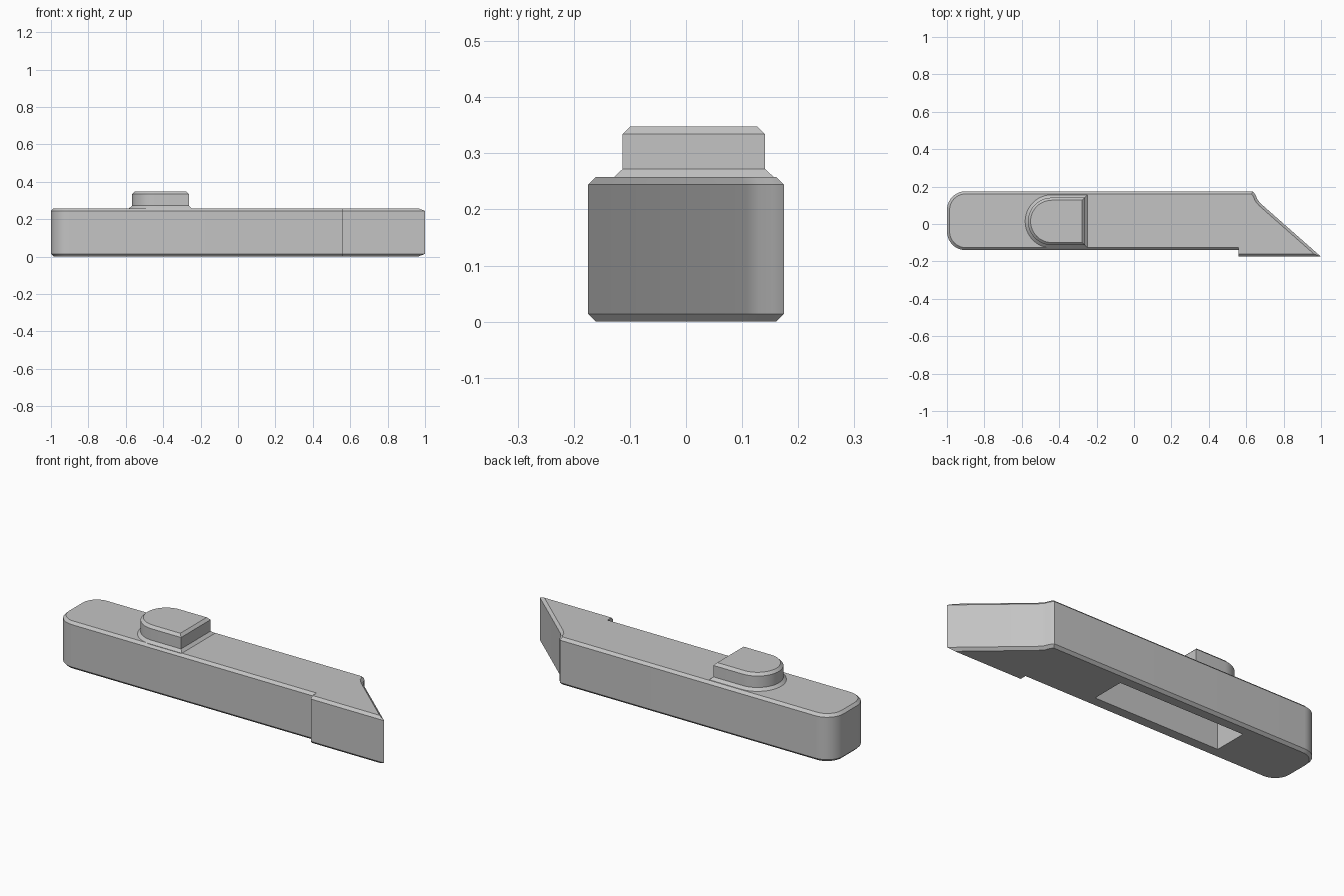
import bpy
import math
from mathutils import Vector

if "Cube" in bpy.data.objects:
    bpy.data.objects.remove(bpy.data.objects["Cube"])

grey = bpy.data.materials.new("plain grey")
grey.diffuse_color = (0.55, 0.55, 0.55, 1)
grey.use_nodes = True
grey.node_tree.nodes["Principled BSDF"].inputs["Base Color"].default_value = grey.diffuse_color


def arc(cx, cy, r, start, end, steps):
    return [(cx + r * math.cos(math.radians(start + (end - start) * i / steps)),
             cy + r * math.sin(math.radians(start + (end - start) * i / steps)))
            for i in range(steps + 1)]


def inset(points, d, fixed=()):
    """Mitred inset of a counter-clockwise outline; edges in 'fixed' do not move."""
    n = len(points)
    pts = [Vector(p) for p in points]
    normals, dist = [], []
    for i in range(n):
        e = (pts[(i + 1) % n] - pts[i]).normalized()
        normals.append(Vector((-e.y, e.x)))
        dist.append(0 if i in fixed else d)
    out = []
    for i in range(n):
        a, b = normals[i - 1], normals[i]
        da, db = dist[i - 1], dist[i]
        det = a.x * b.y - a.y * b.x
        out.append((pts[i].x + (da * b.y - db * a.y) / det,
                    pts[i].y + (a.x * db - b.x * da) / det))
    return out


def loft(name, outline, levels, fixed=()):
    """Stack inset copies of an outline at (z, inset) levels and cap the ends."""
    n, verts = len(outline), []
    for z, d in levels:
        verts += [(x, y, z) for x, y in inset(outline, d, fixed)]
    faces = [list(range(n))[::-1]]
    for k in range(len(levels) - 1):
        for i in range(n):
            j = (i + 1) % n
            faces.append([k * n + i, k * n + j, (k + 1) * n + j, (k + 1) * n + i])
    faces.append(list(range(n * (len(levels) - 1), n * len(levels))))
    mesh = bpy.data.meshes.new(name)
    mesh.from_pydata(verts, [], faces)
    mesh.materials.append(grey)
    obj = bpy.data.objects.new(name, mesh)
    bpy.context.collection.objects.link(obj)
    return obj


def activate(obj):
    bpy.ops.object.select_all(action='DESELECT')
    obj.select_set(True)
    bpy.context.view_layer.objects.active = obj


# Long bar: stepped front, pointed right end, rounded left end
bar_outline = [(0.56, -0.14), (0.56, -0.175), (1.0, -0.175),
               (0.68, 0.107), (0.66, 0.13), (0.65, 0.155), (0.635, 0.175)]
bar_outline += arc(-0.9, 0.075, 0.1, 90, 180, 10)
bar_outline += arc(-0.9, -0.04, 0.1, 180, 270, 10)
C = 0.014
bar = loft("bar", bar_outline,
           [(0, C), (C, 0), (0.258 - C, 0), (0.258, C)], fixed=(0,))

# Pocket in the underside
pocket = loft("pocket_cutter",
              [(-0.575, -0.073), (0.177, -0.073), (0.177, 0.111), (-0.575, 0.111)],
              [(-0.05, 0), (0.2, 0)])
pocket.hide_render = True
cut = bar.modifiers.new("pocket", 'BOOLEAN')
cut.operation = 'DIFFERENCE'
cut.solver = 'EXACT'
cut.object = pocket
activate(bar)
bpy.ops.object.modifier_apply(modifier="pocket")
bpy.data.objects.remove(pocket)

# D-shaped thumb button with flared foot and chamfered top
button_outline = [(-0.263, -0.113), (-0.263, 0.141)]
button_outline += arc(-0.44, 0.014, 0.127, 90, 270, 24)
button = loft("thumb_button", button_outline,
              [(0.25, -0.015), (0.258, -0.015), (0.272, 0),
               (0.348 - C, 0), (0.348, C)])

for obj in (bar, button):
    activate(obj)
    bpy.ops.object.shade_smooth_by_angle(angle=math.radians(30))
